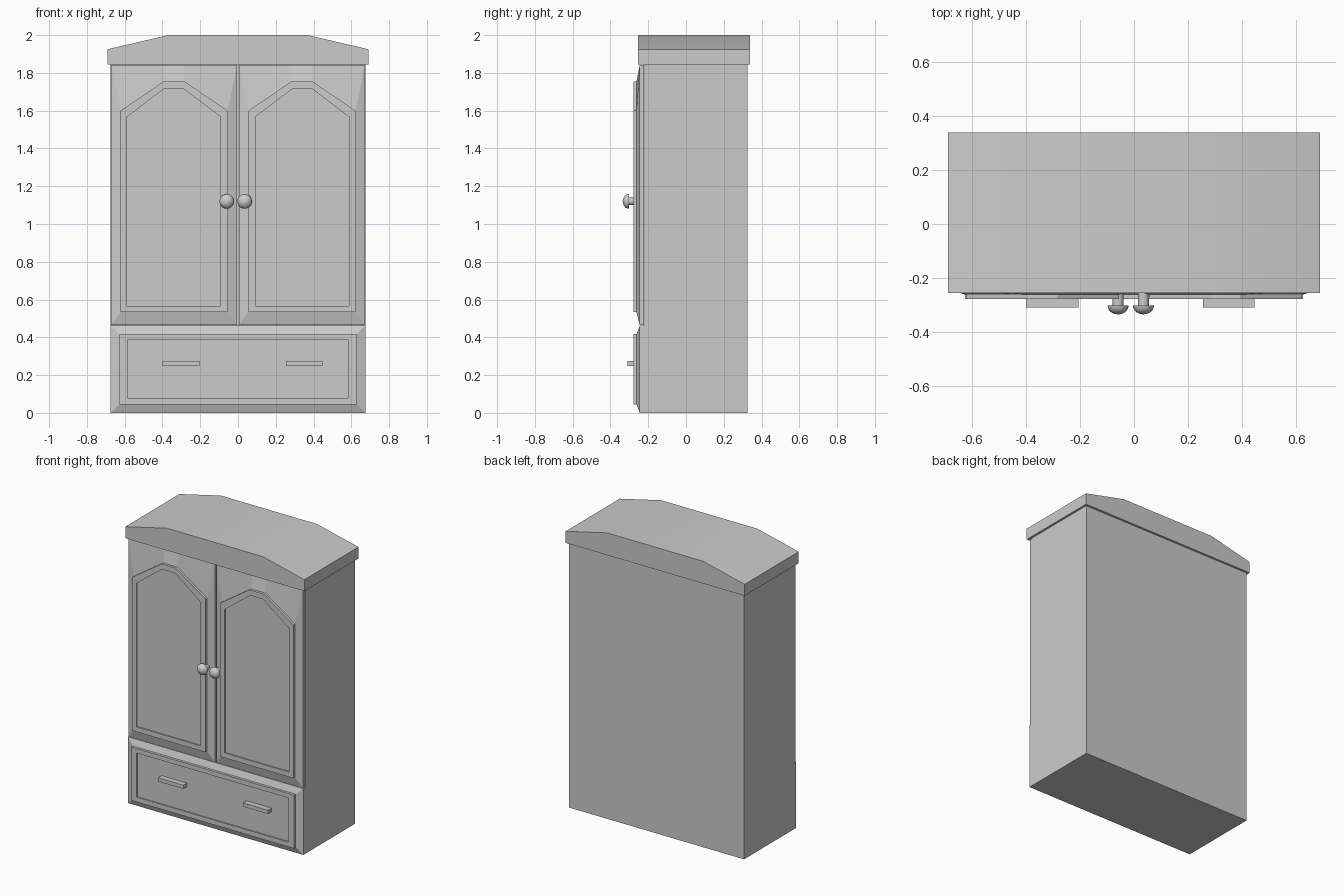
import bpy, bmesh, math

if "Cube" in bpy.data.objects:
    bpy.data.objects.remove(bpy.data.objects["Cube"])


def loft(name, loops, smooth=None):
    """Skin equal-length loops of 3D points and cap both ends."""
    bm = bmesh.new()
    rings = [[bm.verts.new(p) for p in loop] for loop in loops]
    n = len(rings[0])
    for a, b in zip(rings, rings[1:]):
        for i in range(n):
            j = (i + 1) % n
            bm.faces.new((a[i], a[j], b[j], b[i]))
    bm.faces.new(rings[0][::-1])
    bm.faces.new(rings[-1])
    bmesh.ops.recalc_face_normals(bm, faces=bm.faces)
    me = bpy.data.meshes.new(name)
    bm.to_mesh(me)
    bm.free()
    ob = bpy.data.objects.new(name, me)
    bpy.context.collection.objects.link(ob)
    if smooth:
        bpy.context.view_layer.objects.active = ob
        ob.select_set(True)
        bpy.ops.object.shade_smooth_by_angle(angle=math.radians(smooth))
        ob.select_set(False)
    return ob


def rect(x0, x1, z0, z1):
    return [(x0, z0), (x1, z0), (x1, z1), (x0, z1)]


def arch(x0, x1, z0, shoulder, top, flat):
    """Rectangle whose top is cut to a flat-topped arch."""
    c = (x0 + x1) / 2
    return [(x0, z0), (x1, z0), (x1, shoulder),
            (c + flat, top), (c - flat, top), (x0, shoulder)]


def fielded_panel(name, back, rim, outer, inner, side=1):
    """Sloped border, raised moulding and slightly sunk centre."""
    steps = [(rim, back), (rim, -0.245), (outer, -0.262),
             (outer, -0.279), (inner, -0.279), (inner, -0.27)]
    return loft(name, [[(side * x, y, z) for x, z in pts] for pts, y in steps])


def lathe_y(name, x, z, profile, seg=20):
    loops = [[(x + r * math.cos(t), y, z + r * math.sin(t))
              for t in (2 * math.pi * i / seg for i in range(seg))]
             for r, y in profile]
    return loft(name, loops, 40)


# Carcass: the base steps forward below the doors
side = [(0.325, 0), (-0.245, 0), (-0.245, 0.462), (-0.22, 0.462),
        (-0.22, 1.85), (0.325, 1.85)]
loft("carcass", [[(x, y, z) for y, z in side] for x in (-0.675, 0.675)])

# Arched cornice
crown = [(-0.69, 1.845), (0.69, 1.845), (0.69, 1.925), (0.37, 2.0),
         (-0.37, 2.0), (-0.69, 1.925)]
loft("cornice", [[(x, y, z) for x, z in crown] for y in (-0.255, 0.34)], 30)

# Doors with arched panels, and their knobs
for tag, s in (("left", -1), ("right", 1)):
    fielded_panel(tag + "_door", -0.222,
                  arch(0.005, 0.672, 0.464, 1.842, 1.842, 0.055),
                  arch(0.055, 0.622, 0.533, 1.60, 1.755, 0.055),
                  arch(0.092, 0.588, 0.567, 1.567, 1.717, 0.05), s)
    dome = [(0.039 * math.cos(a), -0.303 - 0.032 * math.sin(a))
            for a in (math.radians(d) for d in (0, 18, 36, 54, 72, 86))]
    lathe_y(tag + "_knob", s * 0.047 - 0.012, 1.12,
            [(0.02, -0.24), (0.02, -0.303)] + dome)

# Drawer front
fielded_panel("drawer_front", -0.24, rect(-0.674, 0.674, 0.001, 0.461),
              rect(-0.627, 0.627, 0.045, 0.417),
              rect(-0.585, 0.585, 0.078, 0.385))

# Drawer bar handles
for tag, x0, x1 in (("left", -0.40, -0.205), ("right", 0.255, 0.447)):
    bar = rect(x0, x1, 0.249, 0.275)
    loft(tag + "_drawer_handle",
         [[(x, y, z) for x, z in bar] for y in (-0.26, -0.309)])
